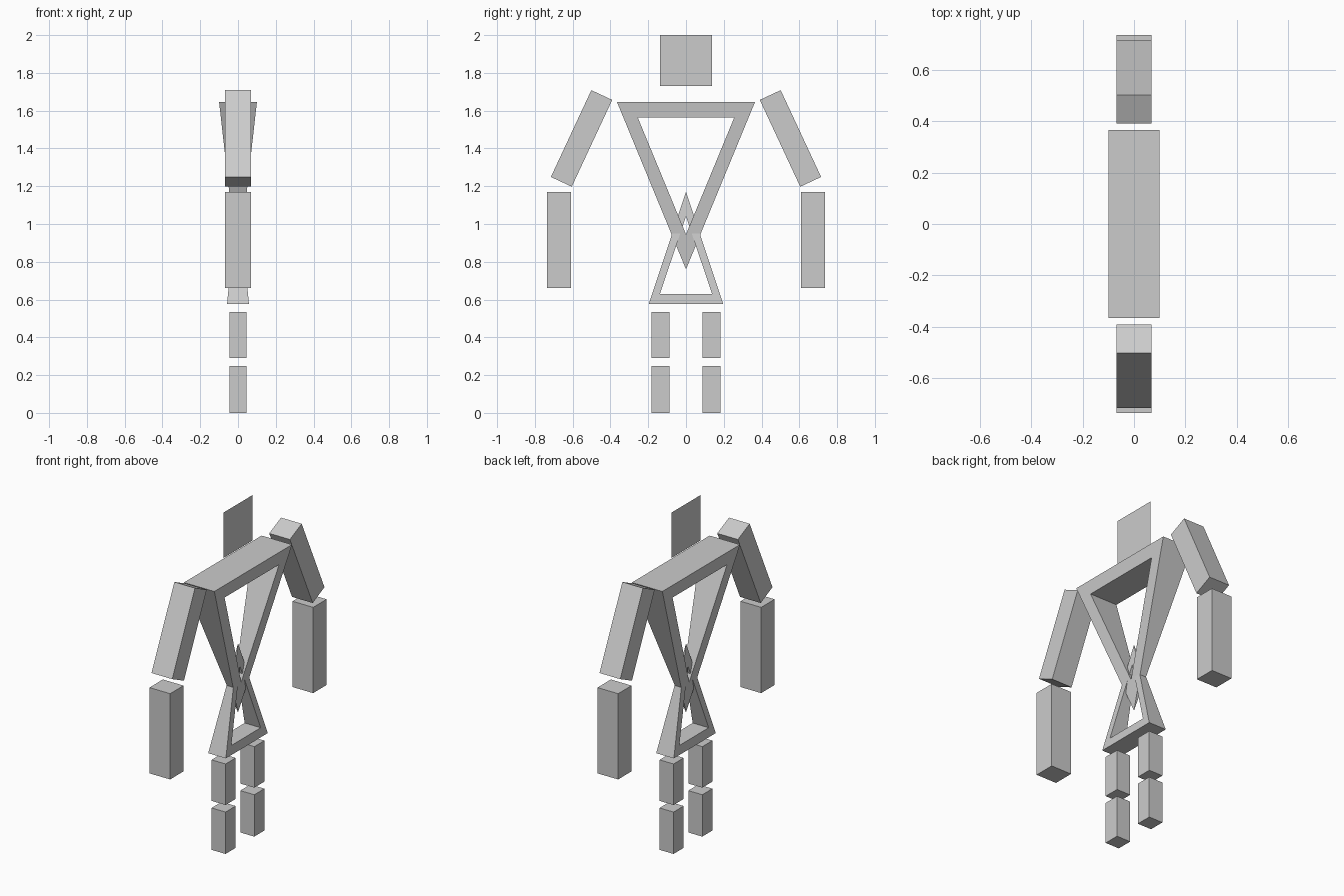
import bpy, bmesh, math

if "Cube" in bpy.data.objects:
    bpy.data.objects.remove(bpy.data.objects["Cube"])


def finish(bm, name):
    bmesh.ops.recalc_face_normals(bm, faces=bm.faces)
    mesh = bpy.data.meshes.new(name)
    bm.to_mesh(mesh)
    bm.free()
    ob = bpy.data.objects.new(name, mesh)
    bpy.context.collection.objects.link(ob)
    return ob


def box(name, size, loc, tilt=0):
    bm = bmesh.new()
    bmesh.ops.create_cube(bm, size=1)
    bmesh.ops.scale(bm, vec=size, verts=bm.verts)
    ob = finish(bm, name)
    ob.location = loc
    ob.rotation_euler.x = tilt
    return ob


def pyramid_frame(name, hx, hy, base, tip, in_y, in_base, in_tip):
    """Four-sided pyramid with a triangular window cut through along x."""
    bm = bmesh.new()
    apex = bm.verts.new((0, 0, tip))
    rings = []
    for s in (-1, 1):
        outer = [bm.verts.new((s * hx, y, base)) for y in (-hy, hy)] + [apex]
        inner = [bm.verts.new((s * hx * (z - tip) / (base - tip), y, z))
                 for y, z in ((-in_y, in_base), (in_y, in_base), (0, in_tip))]
        for i in range(3):
            j = (i + 1) % 3
            bm.faces.new((outer[i], outer[j], inner[j], inner[i]))
        rings.append((outer, inner))
    (oa, ia), (ob, ib) = rings
    # Window walls
    for i in range(3):
        j = (i + 1) % 3
        bm.faces.new((ia[i], ia[j], ib[j], ib[i]))
    # Base and two narrow sides
    bm.faces.new((oa[0], oa[1], ob[1], ob[0]))
    bm.faces.new((oa[0], ob[0], apex))
    bm.faces.new((oa[1], ob[1], apex))
    return finish(bm, name)


# Head: a single flat square card
bm = bmesh.new()
bm.faces.new([bm.verts.new((0, y, z)) for y, z in
              ((-0.137, 1.73), (0.137, 1.73), (0.137, 2.0), (-0.137, 2.0))])
finish(bm, "head")

# Torso and pelvis: opposed open pyramids
pyramid_frame("torso", 0.1, 0.365, 1.645, 0.76, 0.256, 1.565, 0.945)
pyramid_frame("pelvis", 0.058, 0.197, 0.577, 1.17, 0.138, 0.63, 1.04)

# Limbs on both sides
for s, side in ((-1, "left"), (1, "right")):
    box(f"upper_arm_{side}", (0.136, 0.122, 0.507),
        (0, s * 0.553, 1.453), s * math.radians(25))
    box(f"forearm_{side}", (0.136, 0.126, 0.51), (0, s * 0.672, 0.915))
    box(f"thigh_{side}", (0.092, 0.095, 0.244), (0, s * 0.135, 0.413))
    box(f"shin_{side}", (0.092, 0.095, 0.249), (0, s * 0.135, 0.1245))
